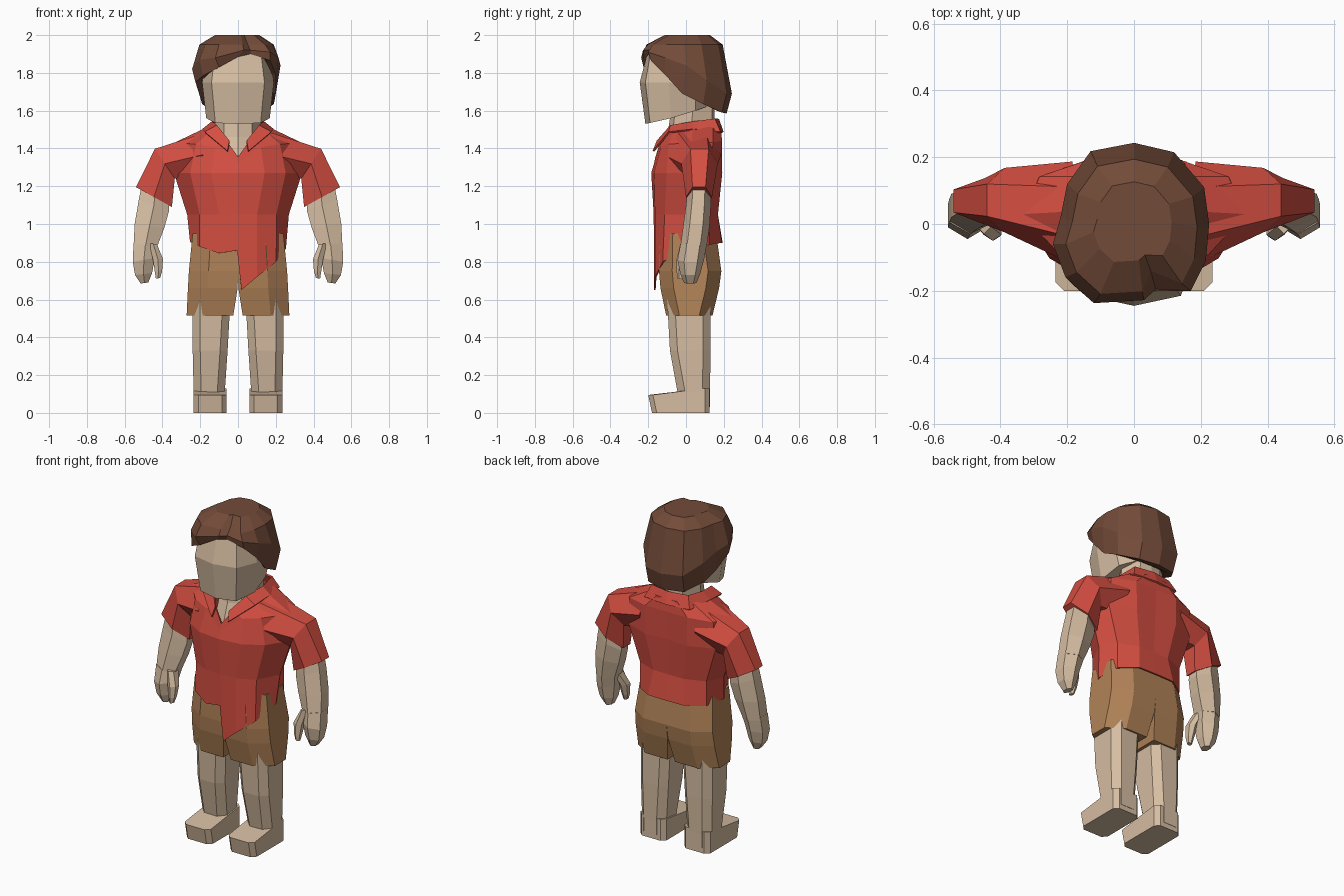
import bpy, bmesh


def material(name, rgb):
    m = bpy.data.materials.new(name)
    m.diffuse_color = (*rgb, 1)
    return m


SKIN = material("skin", (0.67, 0.51, 0.36))
RED = material("red cloth", (0.66, 0.076, 0.053))
TAN = material("tan cloth", (0.44, 0.225, 0.095))
BROWN = material("brown hair", (0.17, 0.07, 0.04))


def loft(name, rings, mat, closed=True, caps=True, mirror=False, thick=0):
    """Skin a row of equal-length point rings into one flat-shaded object."""
    bm = bmesh.new()
    vs = [[bm.verts.new(p) for p in r] for r in rings]
    n = len(vs[0])
    for a, b in zip(vs, vs[1:]):
        for i in range(n if closed else n - 1):
            j = (i + 1) % n
            bm.faces.new((a[i], a[j], b[j], b[i]))
    if caps:
        bm.faces.new(vs[0])
        bm.faces.new(vs[-1])
    bmesh.ops.remove_doubles(bm, verts=bm.verts, dist=0.0005)
    bmesh.ops.recalc_face_normals(bm, faces=bm.faces)
    me = bpy.data.meshes.new(name)
    bm.to_mesh(me)
    bm.free()
    me.materials.append(mat)
    ob = bpy.data.objects.new(name, me)
    bpy.context.collection.objects.link(ob)
    if mirror:
        ob.modifiers.new("mirror", 'MIRROR')
    if thick:
        s = ob.modifiers.new("thickness", 'SOLIDIFY')
        s.thickness = thick
        s.offset = 0
    return ob


def full(half, split=False):
    """Mirror a front-to-back half outline; split keeps two front points."""
    left = [(-x, y, z) for x, y, z in half]
    return half + left[:-1 if split else None][::-1] if split else half + left[1:-1][::-1]


def level(z, pts):
    return [(x, y, z) for x, y in pts]


def hexa(out, inn, y0, y1):
    """Six-sided limb section between an outer and inner (x, z) point."""
    res = []
    for u, v in ((1, -.5), (1, .5), (0, 1), (-1, .5), (-1, -.5), (0, -1)):
        t = (u + 1) / 2
        res.append((inn[0] + (out[0] - inn[0]) * t, (y0 + y1) / 2 + v * (y1 - y0) / 2,
                    inn[1] + (out[1] - inn[1]) * t))
    return res


def octa(x0, x1, y0, y1, z, c=0.04):
    return level(z, [(x0 + c, y0), (x1 - c, y0), (x1, y0 + c), (x1, y1 - c),
                     (x1 - c, y1), (x0 + c, y1), (x0, y1 - c), (x0, y0 + c)])


# Legs and feet
loft("leg", [octa(.07, .235, -.045, .127, .03), octa(.07, .235, -.045, .127, .11),
             octa(.055, .24, -.085, .13, .33), octa(.04, .24, -.1, .13, .6)], SKIN, mirror=True)
sole = octa(.06, .235, -.18, .125, 0, .025)
instep = [(x, y - .02 if y < 0 else y, .095 if y < 0 else .13)
          for x, y, z in sole]
loft("foot", [sole, instep], SKIN, mirror=True)


# Shorts, one half mirrored
def shorts_ring(z, x0, x1, y0, y1):
    m = x0 + (x1 - x0) * .6
    return level(z, [(x0, y0), (m, y0), (x1, y0 + .07), (x1, y1 - .07), (m, y1), (x0, y1)])


loft("shorts", [shorts_ring(.515, .025, .272, -.105, .14), shorts_ring(.66, .002, .265, -.135, .175),
                shorts_ring(.75, 0, .26, -.143, .187), shorts_ring(.95, 0, .24, -.14, .16)],
     TAN, mirror=True)

# Shirt body: lopsided hem, waist, chest, shoulder and open neckline
hem_xy = [(.1, -.16), (.2, -.12), (.25, 0), (.22, .12), (.12, .187), (0, .19)]
hem_r = [(x, y, z) for (x, y), z in zip(hem_xy, (.72, .8, .87, .89, .9, .9))]
hem_l = [(-x, y, z) for (x, y), z in zip(hem_xy[:-1], (.845, .88, .905, .9, .9))]
hem = [(.018, -.165, .65)] + hem_r + hem_l[::-1] + [(-.004, -.165, .86)]
waist = level(1.05, [(0, -.167), (.1, -.16), (.2, -.11), (.265, .02), (.22, .12), (.1, .165), (0, .165)])
chest = level(1.27, [(0, -.18), (.14, -.165), (.25, -.1), (.335, .03), (.29, .13), (.14, .188), (0, .178)])
shoulder = [(0, -.165, 1.32), (.12, -.13, 1.405), (.22, -.09, 1.42), (.33, .03, 1.43),
            (.28, .14, 1.43), (.14, .187, 1.44), (0, .187, 1.44)]
neckline = [(0, -.158, 1.355), (.06, -.13, 1.44), (.13, -.06, 1.5), (.15, .04, 1.515),
            (.13, .14, 1.515), (.07, .18, 1.515), (0, .18, 1.515)]
loft("shirt_body", [hem] + [full(r, True) for r in (waist, chest, shoulder, neckline)],
     RED, caps=False, thick=.008)

# Sleeves
loft("sleeve", [hexa((.17, 1.485), (.2, 1.25), -.12, .187), hexa((.44, 1.398), (.335, 1.24), -.025, .168),
                hexa((.54, 1.195), (.35, 1.09), 0, .138)], RED, mirror=True)

# Collar, folded outwards
loft("collar", [[(.045, -.15, 1.44), (.11, -.08, 1.52), (.135, .04, 1.54), (.12, .15, 1.555), (0, .17, 1.555)],
                [(.055, -.172, 1.385), (.175, -.09, 1.485), (.185, .04, 1.50), (.15, .18, 1.485), (0, .195, 1.485)]],
     RED, closed=False, caps=False, mirror=True, thick=.01)

# Arms, hands and thumbs
loft("arm", [hexa((.5, 1.25), (.37, 1.17), .01, .13), hexa((.525, 1.13), (.365, 1.07), 0, .132),
             hexa((.547, 1.0), (.39, .98), -.015, .125), hexa((.553, .88), (.428, .88), -.03, .11)],
     SKIN, mirror=True)
loft("hand", [hexa((.553, .9), (.428, .88), -.03, .11), hexa((.557, .8), (.44, .82), -.045, .095),
              hexa((.545, .73), (.455, .74), -.03, .075), hexa((.515, .685), (.475, .69), -.01, .055)],
     SKIN, mirror=True)
loft("thumb", [hexa((.47, .9), (.428, .89), -.03, .06), hexa((.45, .81), (.397, .815), -.05, .02),
               hexa((.44, .745), (.402, .75), -.05, 0), hexa((.435, .71), (.412, .715), -.045, -.015)],
     SKIN, mirror=True)

# Neck and head
neck_xy = [(0, -1), (.6, -.8), (1, 0), (.6, .9), (0, 1)]
loft("neck", [full([(x * w, y * d + c, z) for x, y in neck_xy])
              for w, d, c, z in ((.13, .145, .005, 1.35), (.125, .125, .025, 1.46), (.115, .11, .04, 1.66))], SKIN)
jaw = [(0, -.215, 1.53), (.12, -.19, 1.535), (.168, -.08, 1.56), (.15, .05, 1.6), (.08, .12, 1.625), (0, .13, 1.625)]
brow = level(1.75, [(0, -.245), (.14, -.215), (.19, -.09), (.19, .05), (.12, .15), (0, .17)])
crown = level(1.92, [(0, -.2), (.12, -.185), (.165, -.08), (.165, .05), (.1, .13), (0, .15)])
loft("head", [full(jaw), full(brow), full(crown)], SKIN)

# Hair: swept fringe rim, widest line, then crown rings
rim = [(0, -.21, 1.885), (.065, -.2, 1.9), (.17, -.185, 1.865), (.2, -.11, 1.79), (.2, -.02, 1.69),
       (.19, .09, 1.635), (.12, .19, 1.59), (0, .215, 1.585), (-.12, .19, 1.59), (-.19, .09, 1.635),
       (-.2, 0, 1.67), (-.225, -.09, 1.75), (-.185, -.18, 1.785), (-.1, -.225, 1.83)]
wide = [(.03, -.228, 1.92), (.065, -.195, 1.92), (.17, -.2, 1.91), (.215, -.11, 1.88), (.225, 0, 1.84),
        (.21, .11, 1.76), (.12, .215, 1.69), (0, .243, 1.69), (-.13, .218, 1.7), (-.2, .12, 1.76),
        (-.22, .02, 1.8), (-.243, -.06, 1.82), (-.205, -.16, 1.87), (-.12, -.237, 1.88)]


def shrink(ring, s, z, dy=0):
    return [(x * s, y * s + dy, z) for x, y, _ in ring]


upper = shrink(wide, .84, 1.95, -.01)
upper[1] = (.05, -.14, 1.955)  # parting notch
inner = [(x * .86, y * .86, z + .01) for x, y, z in rim]
loft("hair", [inner, rim, wide, upper, shrink(wide, .5, 2.0, .005)], BROWN)
